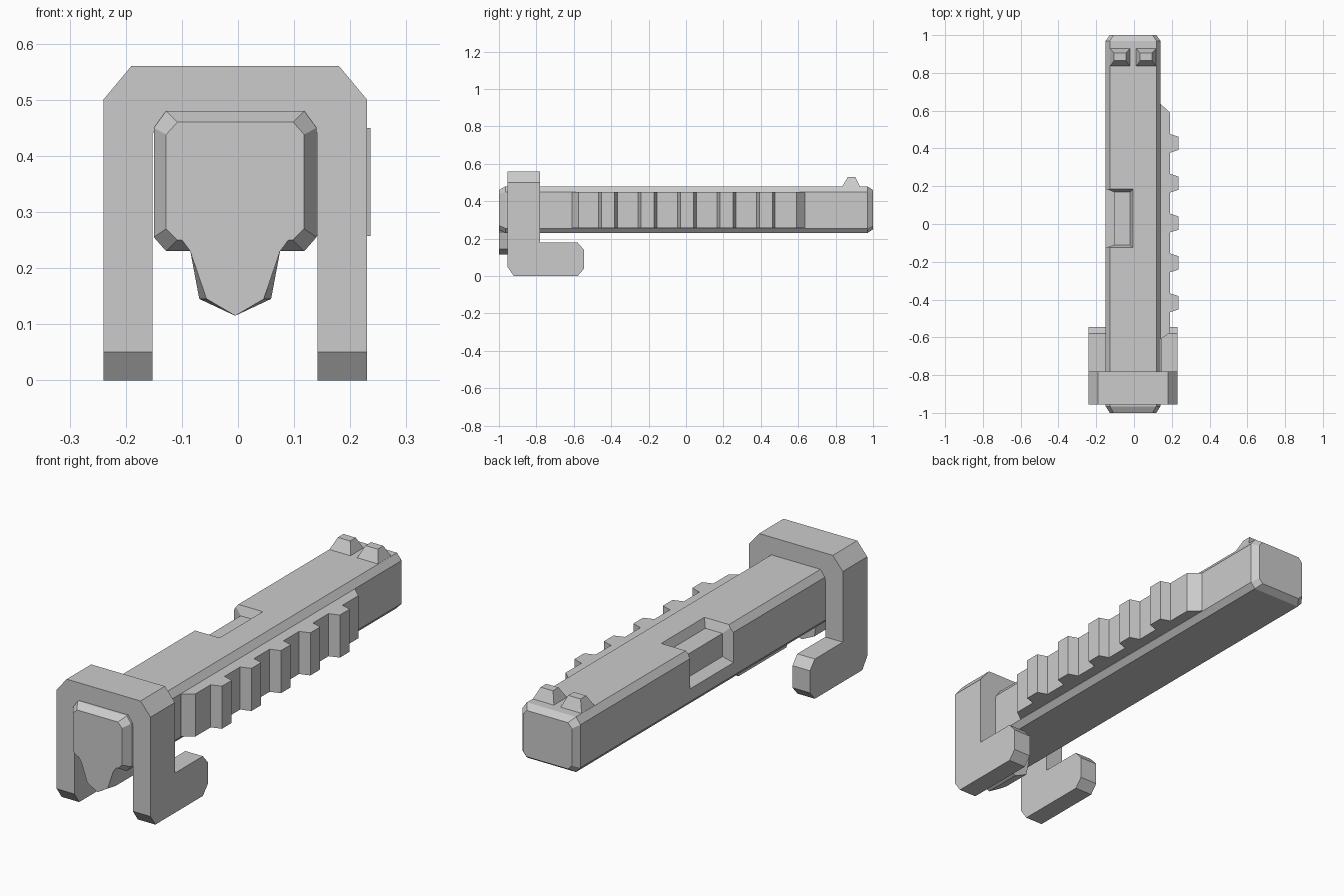
import bpy, bmesh

if "Cube" in bpy.data.objects:
    bpy.data.objects.remove(bpy.data.objects["Cube"])

CX = -0.005  # symmetry plane of the slide and bracket


def loft(name, rings):
    """Closed solid through rings that share a point count."""
    bm = bmesh.new()
    loops = [[bm.verts.new(p) for p in r] for r in rings]
    n = len(loops[0])
    for a, b in zip(loops, loops[1:]):
        for i in range(n):
            j = (i + 1) % n
            bm.faces.new((a[i], a[j], b[j], b[i]))
    bm.faces.new(loops[0])
    bm.faces.new(loops[-1])
    bmesh.ops.recalc_face_normals(bm, faces=bm.faces)
    me = bpy.data.meshes.new(name)
    bm.to_mesh(me)
    bm.free()
    ob = bpy.data.objects.new(name, me)
    bpy.context.collection.objects.link(ob)
    return ob


def xz(profile, y):
    return [(x, y, z) for x, z in profile]


def mirrored(half):
    """Complete a right-half (offset, z) profile across CX."""
    return [(CX + d, z) for d, z in half] + [(CX - d, z) for d, z in reversed(half) if d]


def boolean(ob, cutter, op):
    m = ob.modifiers.new(op, 'BOOLEAN')
    m.object, m.operation, m.solver = cutter, op, 'EXACT'
    bpy.context.view_layer.objects.active = ob
    bpy.ops.object.modifier_apply(modifier=m.name)
    bpy.data.objects.remove(cutter)


# slide body: chamfered bar with bevelled ends
side = mirrored([(0.123, 0.23), (0.145, 0.255), (0.145, 0.45), (0.123, 0.48)])
end = mirrored([(0.103, 0.25), (0.123, 0.27), (0.123, 0.438), (0.103, 0.46)])
slide = loft("slide_body", [xz(end, -1), xz(side, -0.965), xz(side, 0.97), xz(end, 1)])

# side port cut into the top left edge, with sloped walls
port = [(0.01, 0.52), (-0.02, 0.44), (-0.106, 0.44), (-0.106, 0.335),
        (-0.19, 0.293), (-0.19, 0.52)]
inner = (1, 2, 3)
rings = [[(x, yi if i in inner else yo, z) for i, (x, z) in enumerate(port)]
         for yo, yi in ((-0.14, -0.11), (0.20, 0.17))]
cutter = loft("port_cutter", rings)
bm = bmesh.new()
bm.from_mesh(cutter.data)
bmesh.ops.triangulate(bm, faces=bm.faces)
bm.to_mesh(cutter.data)
bm.free()
boolean(slide, cutter, 'DIFFERENCE')

# pointed guide under the front end
tip = [(0.0, 0.115), (0.051, 0.145), (0.08, 0.23), (0.095, 0.25)]
wide = [(0.0, 0.115), (0.064, 0.145), (0.08, 0.23), (0.095, 0.25)]
loft("front_guide", [xz(mirrored(tip), -1), xz(mirrored(wide), -0.96),
                     xz(mirrored(wide), -0.82)])

# bracket: hooked side profile intersected with an arch
hook = [(-0.92, 0), (-0.58, 0), (-0.545, 0.04), (-0.545, 0.14), (-0.58, 0.18),
        (-0.78, 0.18), (-0.78, 0.56), (-0.955, 0.56), (-0.955, 0.05)]
arch = mirrored([(0.147, -0.1), (0.235, -0.1), (0.235, 0.50), (0.185, 0.56), (0.185, 0.6)])
arch += [(CX - 0.147, 0.44), (CX - 0.12, 0.47), (CX + 0.12, 0.47), (CX + 0.147, 0.44)]
bracket = loft("front_bracket", [[(x, y, z) for y, z in hook] for x in (-0.4, 0.4)])
boolean(bracket, loft("arch_cutter", [xz(arch, -1.2), xz(arch, -0.3)]), 'INTERSECT')

# toothed rail on the right side
rail = [(0.12, -0.61), (0.142, -0.61), (0.19, -0.575)]
for i in reversed(range(5)):
    c = 0.427 - 0.211 * i
    rail += [(0.19, c - 0.05), (0.236, c - 0.035), (0.236, c + 0.035), (0.19, c + 0.05)]
rail += [(0.19, 0.59), (0.142, 0.635), (0.12, 0.635)]
loft("toothed_rail", [[(x, y, z) for x, y in rail] for z in (0.257, 0.45)])

# pair of rear sights
for s, label in ((-1, "left"), (1, "right")):
    def rect(a, b, y0, y1, z):
        return [(CX + s * d, y, z) for d, y in ((a, y0), (b, y0), (b, y1), (a, y1))]
    loft(label + "_rear_sight", [rect(0.016, 0.123, 0.835, 0.935, 0.47),
                                 rect(0.016, 0.123, 0.835, 0.93, 0.478),
                                 rect(0.038, 0.1, 0.865, 0.905, 0.53)])
